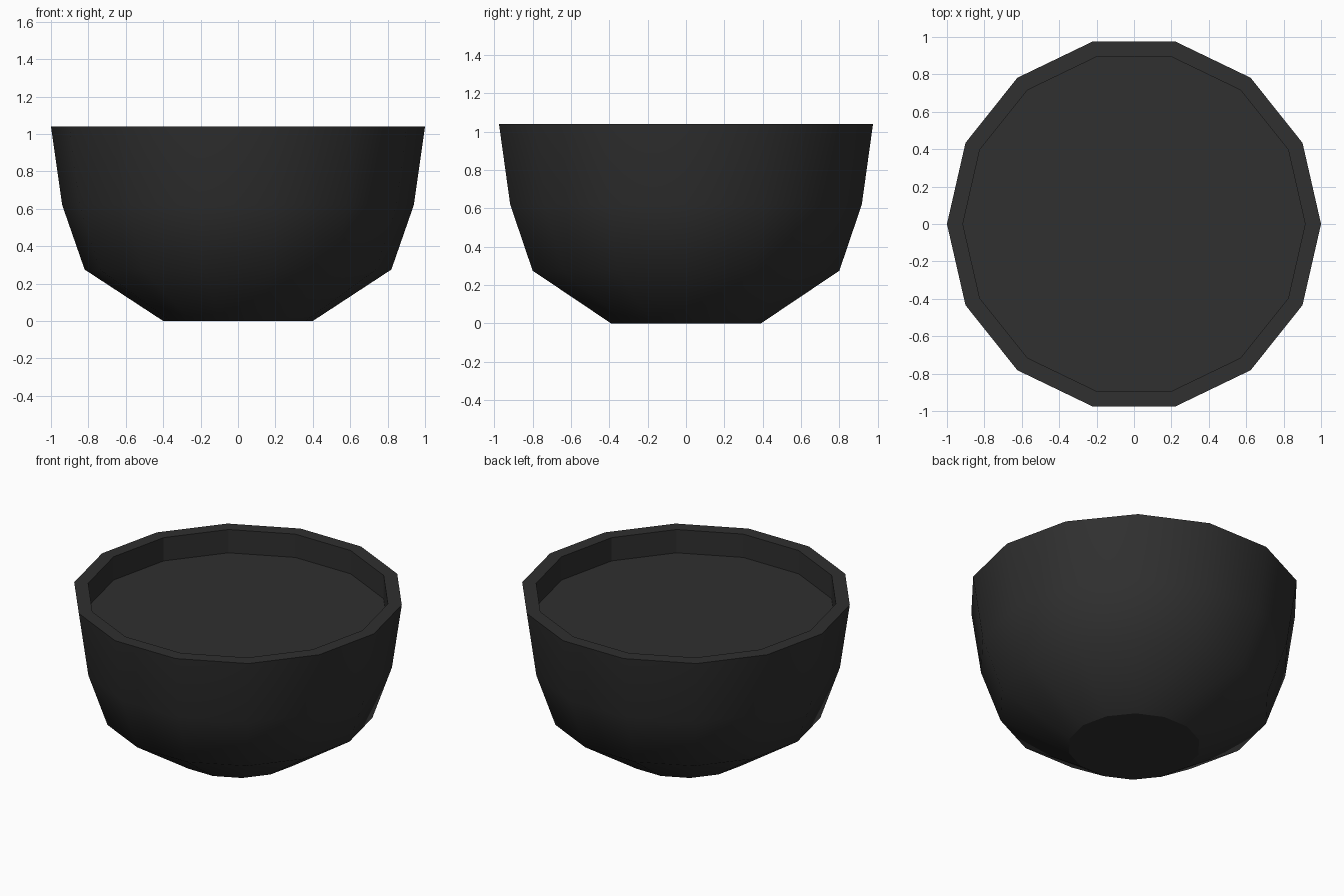
import bpy, bmesh
from math import cos, sin, tau

cube = bpy.data.objects.get("Cube")
if cube:
    bpy.data.objects.remove(cube)

SIDES = 14

# Single dark colour
charcoal = bpy.data.materials.new("charcoal")
charcoal.use_nodes = True
colour = (0.029, 0.029, 0.029, 1)
charcoal.diffuse_color = colour
charcoal.node_tree.nodes["Principled BSDF"].inputs["Base Color"].default_value = colour

# Profile (radius, height): base, flared side, rim, recessed floor
outer = [(0.4, 0), (0.82, 0.275), (0.94, 0.62), (1.0, 1.04)]
inner = [(0.915, 1.04), (0.915, 0.885)]

bm = bmesh.new()
rings = [[bm.verts.new((r * cos(tau * i / SIDES), r * sin(tau * i / SIDES), z))
          for i in range(SIDES)] for r, z in outer + inner]

# Outer wall is smooth, rim and inner wall are flat
for level, (low, high) in enumerate(zip(rings, rings[1:])):
    for i in range(SIDES):
        j = (i + 1) % SIDES
        face = bm.faces.new((low[i], low[j], high[j], high[i]))
        face.smooth = level < len(outer) - 1

# Base and recessed floor
bm.faces.new(rings[0][::-1])
bm.faces.new(rings[-1])

# Keep crisp edges where smooth faces meet flat ones
for edge in bm.edges:
    edge.smooth = all(face.smooth for face in edge.link_faces)

mesh = bpy.data.meshes.new("bowl")
bm.to_mesh(mesh)
bm.free()
mesh.materials.append(charcoal)
bowl = bpy.data.objects.new("bowl", mesh)
bpy.context.collection.objects.link(bowl)
